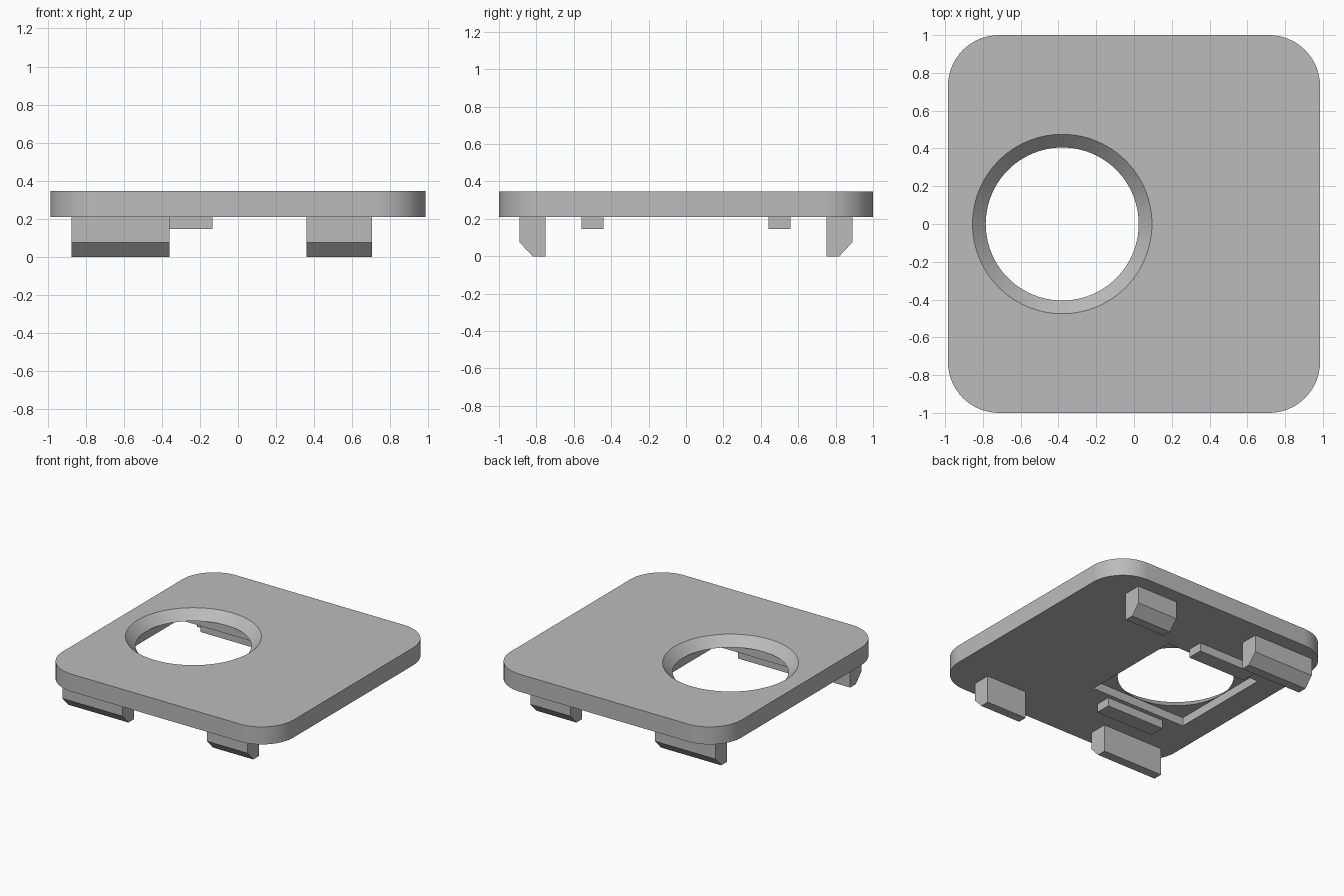
import bpy
import bmesh
from math import radians, sin, cos

cube = bpy.data.objects.get("Cube")
if cube:
    bpy.data.objects.remove(cube, do_unlink=True)

# Single grey material
grey = bpy.data.materials.new("grey plastic")
grey.use_nodes = True
colour = (0.5, 0.5, 0.5, 1)
grey.diffuse_color = colour
grey.node_tree.nodes["Principled BSDF"].inputs["Base Color"].default_value = colour

HOLE_X = -0.38


def add_object(name, bm):
    bmesh.ops.recalc_face_normals(bm, faces=bm.faces)
    mesh = bpy.data.meshes.new(name)
    bm.to_mesh(mesh)
    bm.free()
    mesh.materials.append(grey)
    obj = bpy.data.objects.new(name, mesh)
    bpy.context.collection.objects.link(obj)
    return obj


def extrude_outline(name, points, offset):
    """Fill a closed outline and extrude it into a solid."""
    bm = bmesh.new()
    face = bm.faces.new([bm.verts.new(p) for p in points])
    moved = bmesh.ops.extrude_face_region(bm, geom=[face], use_keep_orig=True)
    verts = [v for v in moved["geom"] if isinstance(v, bmesh.types.BMVert)]
    bmesh.ops.translate(bm, vec=offset, verts=verts)
    return add_object(name, bm)


def box(name, x0, x1, y0, y1, z0, z1):
    outline = [(x0, y0, z0), (x1, y0, z0), (x1, y1, z0), (x0, y1, z0)]
    return extrude_outline(name, outline, (0, 0, z1 - z0))


def cut(target, cutter):
    cutter.hide_render = True
    mod = target.modifiers.new("cut", "BOOLEAN")
    mod.operation = "DIFFERENCE"
    mod.solver = "EXACT"
    mod.object = cutter
    bpy.context.view_layer.objects.active = target
    bpy.ops.object.modifier_apply(modifier=mod.name)
    bpy.data.objects.remove(cutter, do_unlink=True)


# Cover plate with rounded corners
radius, steps = 0.27, 16
outline = []
for i, (sx, sy) in enumerate([(1, 1), (-1, 1), (-1, -1), (1, -1)]):
    for k in range(steps + 1):
        a = radians(90 * (i + k / steps))
        outline.append((sx * (0.985 - radius) + radius * cos(a),
                        sy * (1 - radius) + radius * sin(a), 0.21))
plate = extrude_outline("cover_plate", outline, (0, 0, 0.135))

# Square pocket in the underside
half = 0.407
cut(plate, box("pocket_cutter", HOLE_X - half, HOLE_X + half, -half, half, 0.1, 0.275))

# Countersunk round hole: the cone runs past both plate faces
bm = bmesh.new()
bmesh.ops.create_cone(bm, cap_ends=True, segments=96, radius1=0.395, radius2=0.485, depth=0.09)
bmesh.ops.translate(bm, vec=(HOLE_X, 0, 0.31), verts=bm.verts)
cut(plate, add_object("hole_cutter", bm))

plate.select_set(True)
bpy.context.view_layer.objects.active = plate
bpy.ops.object.shade_smooth_by_angle(angle=radians(30))

# Chamfered clips and locating ribs on both long ends
for side, s in (("front", -1), ("back", 1)):
    profile = [(0.75, 0.21), (0.89, 0.21), (0.89, 0.075), (0.82, 0), (0.75, 0)]
    for size, x0, x1 in (("wide", -0.875, -0.36), ("narrow", 0.36, 0.705)):
        extrude_outline(f"{side}_{size}_clip", [(x0, s * y, z) for y, z in profile], (x1 - x0, 0, 0))
    y0, y1 = sorted((s * 0.44, s * 0.56))
    box(f"{side}_rib", -0.63, -0.135, y0, y1, 0.145, 0.21)
